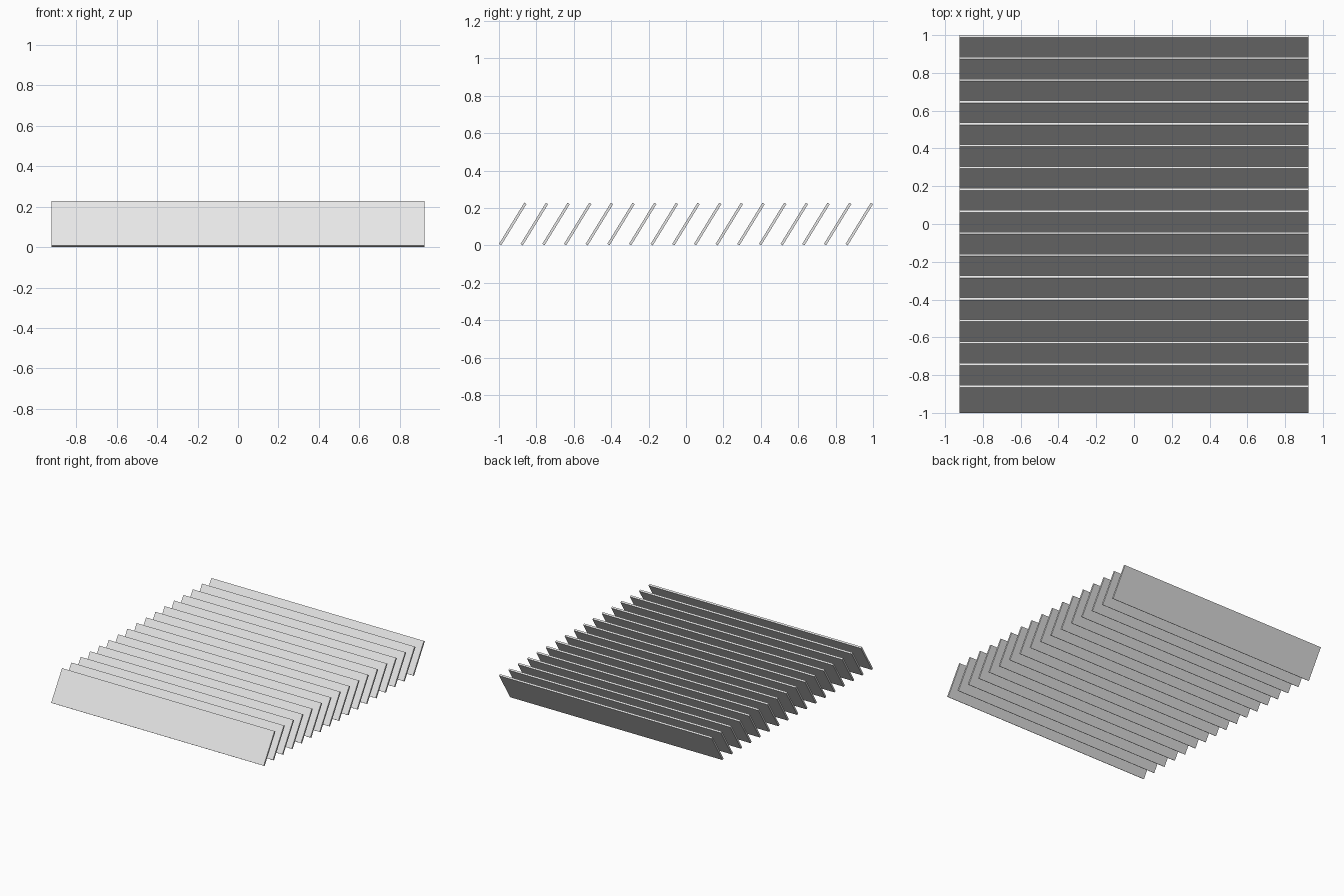
import bpy
from math import radians, sin, cos
from mathutils import Matrix

cube = bpy.data.objects.get("Cube")
if cube:
    bpy.data.objects.remove(cube, do_unlink=True)

COUNT = 17
WIDTH, LENGTH, THICK = 1.846, 0.2585, 0.014
LEAN = radians(31.5)          # tilt of each slat away from vertical

# Overall size of one leaning slat
depth = LENGTH * sin(LEAN) + THICK * cos(LEAN)
height = LENGTH * cos(LEAN) + THICK * sin(LEAN)
spacing = (2 - depth) / (COUNT - 1)

# Light grey finish
grey = bpy.data.materials.new("light_grey")
grey.use_nodes = True
colour = (0.8, 0.8, 0.8, 1)
grey.diffuse_color = colour
grey.node_tree.nodes["Principled BSDF"].inputs["Base Color"].default_value = colour

# Shared slat: a thin board, top leaning to the back
bpy.ops.mesh.primitive_cube_add(size=1)
first = bpy.context.object
mesh = first.data
mesh.name = "slat"
mesh.transform(Matrix.Rotation(-LEAN, 4, 'X') @ Matrix.Diagonal((WIDTH, THICK, LENGTH, 1)))
mesh.materials.append(grey)

# Row of parallel slats from front to back
for i in range(COUNT):
    slat = first if i == 0 else bpy.data.objects.new("slat", mesh)
    slat.name = f"slat_{i + 1}"
    slat.location = (0, -1 + depth / 2 + i * spacing, height / 2)
    if i:
        bpy.context.collection.objects.link(slat)
